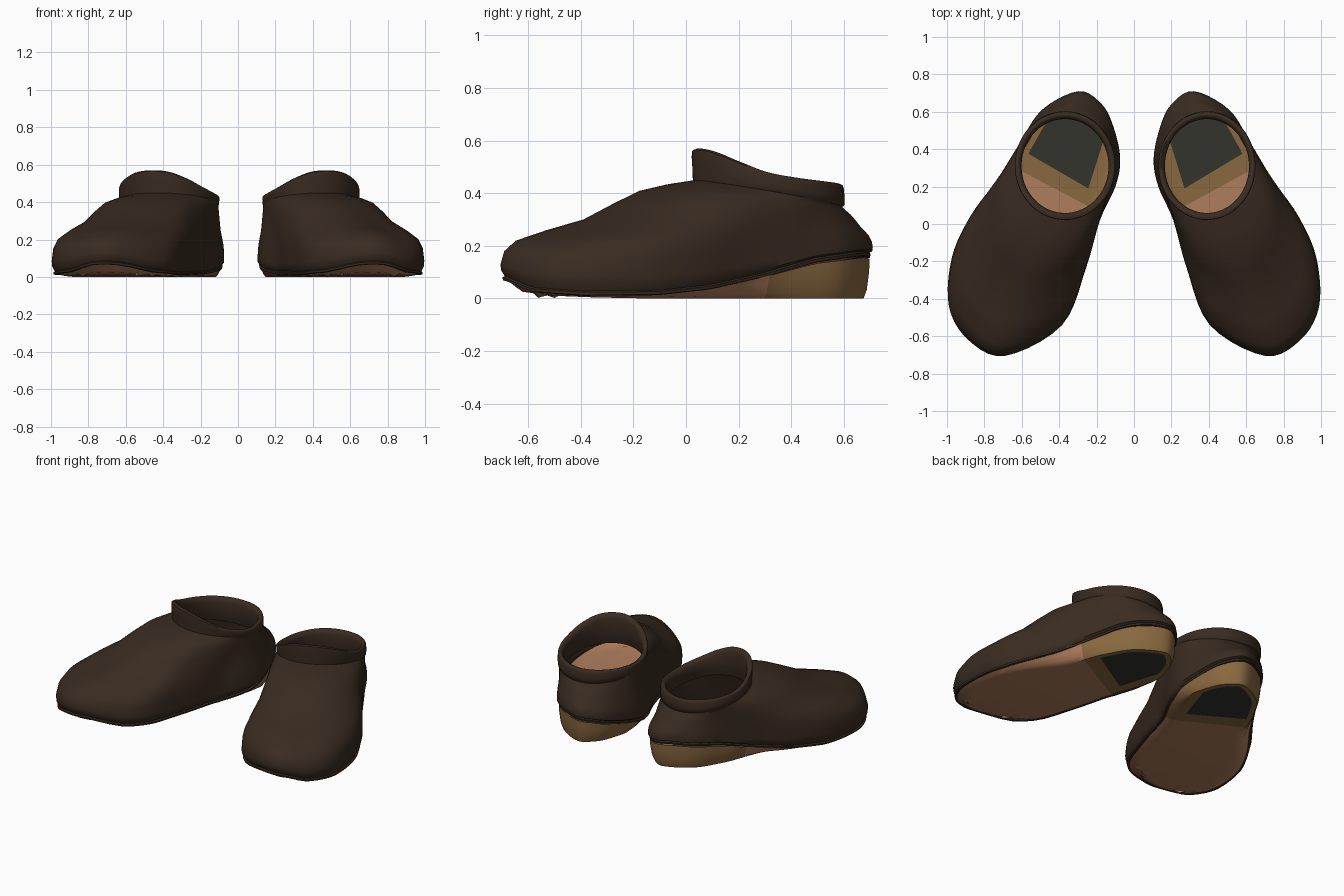
import bpy, bmesh
from math import sin, cos, pi
from mathutils import Vector

cube = bpy.data.objects.get("Cube")
if cube:
    bpy.data.objects.remove(cube, do_unlink=True)


def material(name, rgb):
    m = bpy.data.materials.new(name)
    m.use_nodes = True
    m.diffuse_color = (*rgb, 1)
    m.node_tree.nodes["Principled BSDF"].inputs["Base Color"].default_value = (*rgb, 1)
    return m


LEATHER = material("dark brown leather", (.041, .0245, .015))
SOLE = material("reddish tan sole", (.43, .205, .108))
HEEL = material("olive tan heel", (.25, .138, .050))
PAD = material("charcoal heel pad", (.034, .034, .027))

N = 80
# Plan outline of the left shoe, from the toe around the outer side
KEYS = [(.70, -.705), (.89, -.62), (.99, -.44), (.975, -.18), (.88, .04), (.74, .24),
        (.625, .43), (.51, .61), (.32, .71), (.20, .64), (.14, .52), (.105, .35),
        (.13, .20), (.21, .02), (.28, -.23), (.405, -.54)]
# Wall profiles as (inward fraction, height fraction), for the toe and the heel
TOE = [(.004, .06), (0, .12), (.02, .26), (.08, .37), (.24, .48), (.43, .59),
       (.58, .75), (.72, .89), (.87, .96), (1, 1)]
BACK = [(.01, .04), (0, .12), (.03, .24), (.12, .36), (.26, .47), (.42, .58),
        (.58, .72), (.74, .84), (.9, .93), (1, 1)]
# Rim heights at even steps around the opening, from the front around the outer side
RIM = [.562, .570, .557, .520, .480, .460, .448, .440, .435, .435, .435, .434,
       .435, .450, .480, .525]


def lerp(a, b, t):
    return a + (b - a) * t


def curve(table, v):
    """Piecewise linear lookup."""
    for (a, fa), (b, fb) in zip(table, table[1:]):
        if v <= b:
            return lerp(fa, fb, max(0, (v - a) / (b - a)))
    return table[-1][1]


def closed_spline(keys, n):
    k, out = len(keys), []
    for j in range(n):
        s = j * k / n
        i, t = int(s), s % 1
        p = [Vector(keys[(i + d) % k]) for d in (-1, 0, 1, 2)]
        out.append(.5 * (2 * p[1] + (p[2] - p[0]) * t
                         + (2 * p[0] - 5 * p[1] + 4 * p[2] - p[3]) * t * t
                         + (3 * p[1] - p[0] - 3 * p[2] + p[3]) * t ** 3))
    return out


def inset(points, depths):
    out = []
    for i, (p, d) in enumerate(zip(points, depths)):
        t = (points[(i + 1) % N] - points[i - 1]).normalized()
        out.append(p + Vector((-t.y, t.x)) * d)
    return out


def welt_z(p):
    """Height of the sole's upper edge; it drops sooner on the inner side."""
    inner = min(1, max(0, (.4 - p.x) / .2)) if p.y > -.1 else 0
    return curve([(-.7, .078), (-.6, .036), (-.4, .022), (-.1, .024), (.1, .045),
                  (.3, .09), (.5, .148), (.7, .175)], p.y - .16 * inner)


def ground_z(y):
    return curve([(-.7, .06), (-.62, .025), (-.5, .01), (-.35, .004), (-.15, 0), (.6, 0)], y)


ANGLES = [2 * pi * i / N for i in range(N)]
OUTLINE = closed_spline(KEYS, N)
RIM_Z = [v.x for v in closed_spline([(z, 0) for z in RIM], N)]


def collar(front, back):
    """Opening ellipse, scaled differently at its front and back."""
    out = []
    for a in ANGLES:
        s = lerp(front, back, (1 - cos(a)) / 2)
        out.append(Vector((.39 + .26 * s * sin(a), .31 - .29 * s * cos(a))))
    return out


def neck_z(a):
    return .398 + .05 * cos(a) + .012 * sin(a)


def loft(bm, rows):
    rings = [[bm.verts.new(c) for c in row] for row in rows]
    for lo, hi in zip(rings, rings[1:]):
        for i in range(N):
            j = (i + 1) % N
            bm.faces.new((lo[i], lo[j], hi[j], hi[i]))
    return rings


def finish(bm, name, mats, mirrored, angle):
    if mirrored:
        for v in bm.verts:
            v.co.x = .035 - 1.035 * v.co.x
        bmesh.ops.reverse_faces(bm, faces=bm.faces)
    me = bpy.data.meshes.new(name)
    bm.to_mesh(me)
    bm.free()
    for m in mats:
        me.materials.append(m)
    ob = bpy.data.objects.new(name, me)
    bpy.context.collection.objects.link(ob)
    bpy.ops.object.select_all(action='DESELECT')
    ob.select_set(True)
    bpy.context.view_layer.objects.active = ob
    bpy.ops.object.shade_smooth_by_angle(angle=angle)


def build_upper(name, mirrored):
    bm = bmesh.new()
    # Welt lip and the crease above it
    rows = [[(p.x, p.y, welt_z(o) + h) for p, o in zip(inset(OUTLINE, [d] * N), OUTLINE)]
            for d, h in ((.025, -.012), (.010, -.009), (.008, .002), (.016, .007))]
    # Vamp and side walls, blending from the toe profile to the heel profile
    neck = collar(.98, .98)
    for (ut, zt), (ub, zb) in zip(TOE, BACK):
        row = []
        for a, p, q in zip(ANGLES, OUTLINE, neck):
            w = min(1, max(0, (cos(a) + .6) / .9))
            w = w * w * (3 - 2 * w)
            z = lerp(zb, zt, w)
            z += .09 * sin(pi * z) * max(0, sin(a)) ** 2   # fuller outer side
            xy = p.lerp(q, lerp(ub, ut, w))
            row.append((xy.x, xy.y, lerp(welt_z(p) + .007, neck_z(a), z)))
        rows.append(row)
    # Collar rising from the vamp, folded at the back, with rounded rim and short lining:
    # (front scale, back scale, share of collar height, drop)
    for sf, sb, t, d in ((.98, 1.005, .06, 0), (.985, 1.01, .4, 0), (.995, 1.0, .8, 0),
                         (.99, .985, 1, .005), (.95, .95, 1, 0), (.9, .9, 1, .006),
                         (.865, .865, 1, .03), (.88, .88, 0, .03), (.93, .93, 0, .08)):
        rows.append([(p.x, p.y, lerp(neck_z(a), z, t) - d)
                     for p, a, z in zip(collar(sf, sb), ANGLES, RIM_Z)])
    loft(bm, rows)
    finish(bm, name, [LEATHER], mirrored, .9)


def build_sole(name, mirrored):
    bm = bmesh.new()
    # Side rows as (share of undercut, share of height); the forefoot is undercut further
    depth = [curve([(.2, .085), (.42, .035)], p.y) for p in OUTLINE]
    flat = inset(OUTLINE, depth)
    rows = [[(p.x, p.y, 0) for p in inset(flat, [.03] * N)], [(p.x, p.y, 0) for p in flat]]
    for share, t in ((.65, .2), (.4, .6), (.2, .9)):
        ring = inset(OUTLINE, [max(.012, d * share) for d in depth])
        rows.append([(p.x, p.y, lerp(ground_z(p.y), welt_z(o), t))
                     for p, o in zip(ring, OUTLINE)])
    rings = loft(bm, rows)
    tread = bm.faces.new(rings[0][::-1])
    tread.material_index = 2
    # Cut lines: heel breast, pad front and pad inner edge, then steps for the toe spring
    heel = (Vector((.61, .28, 0)), Vector((-.545, 1, 0)))
    front = (Vector((.57, .37, 0)), Vector((-.6, 1, 0)))
    inner = (Vector((.27, .19, 0)), Vector((.26, .08, 0)))
    steps = [(Vector((0, y, 0)), Vector((0, 1, 0))) for y in (-.56, -.5, -.35, -.15)]
    for co, no in [heel, front, inner] + steps:
        bmesh.ops.bisect_plane(bm, geom=bm.verts[:] + bm.edges[:] + bm.faces[:],
                               dist=1e-5, plane_co=co, plane_no=no)
    bmesh.ops.triangulate(bm, faces=[f for f in bm.faces if len(f.verts) > 4])
    for f in bm.faces:
        c = f.calc_center_median()
        beyond = [(c - co).dot(no) > 0 for co, no in (heel, front, inner)]
        is_pad = f.material_index == 2 and all(beyond)
        f.material_index = 2 if is_pad else int(beyond[0])
    for v in bm.verts:
        if v.co.z < 1e-6:
            v.co.z = ground_z(v.co.y)
    finish(bm, name, [SOLE, HEEL, PAD], mirrored, .6)


for side, mirrored in (("left", False), ("right", True)):
    build_upper(side + "_shoe_upper", mirrored)
    build_sole(side + "_shoe_sole", mirrored)
